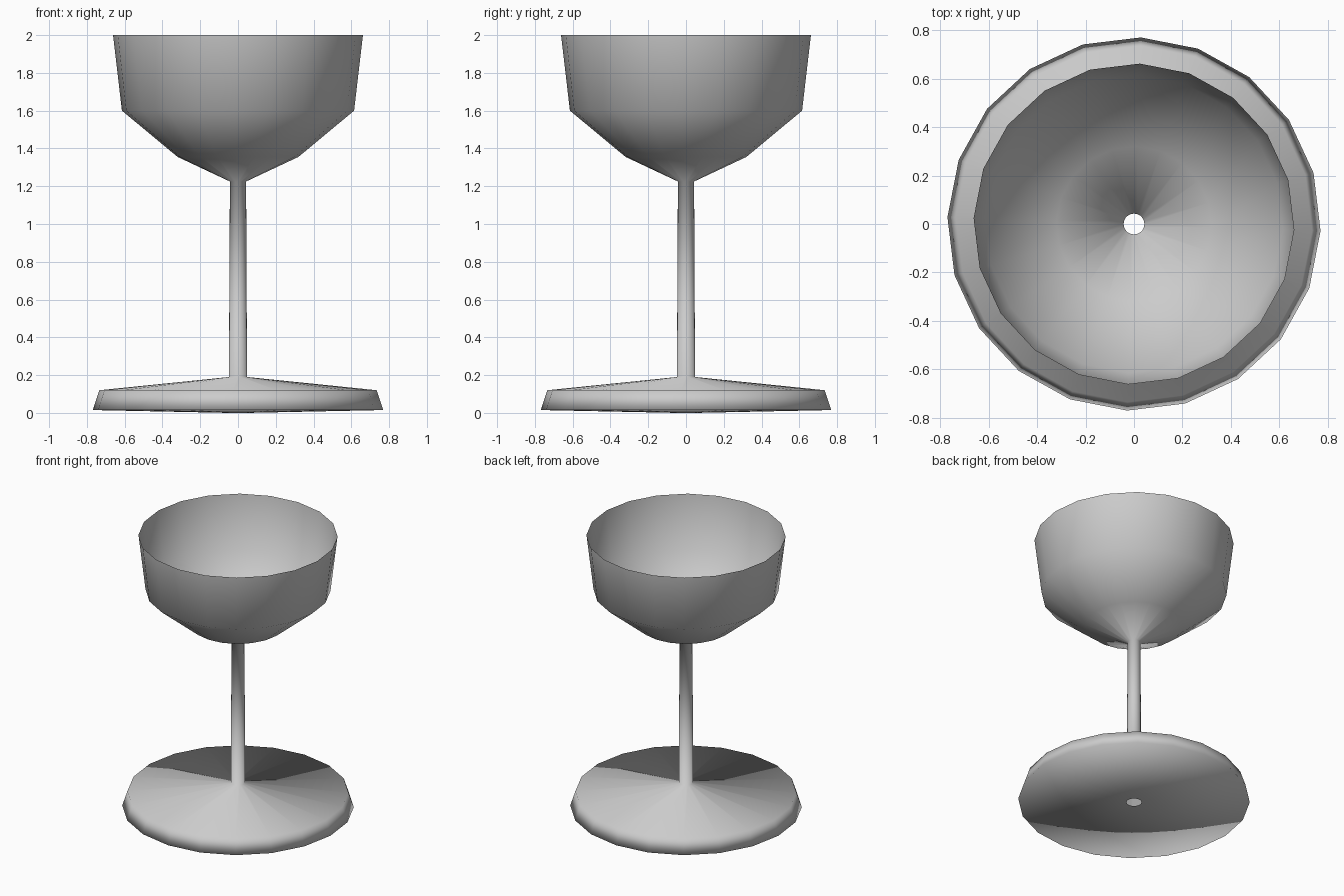
import bpy
import bmesh
import math
from mathutils import Matrix

cube = bpy.data.objects.get("Cube")
if cube:
    bpy.data.objects.remove(cube, do_unlink=True)

SIDES = 20

# Single plain colour
grey = bpy.data.materials.new("plain_grey")
grey.use_nodes = True
colour = (0.6, 0.6, 0.6, 1.0)
grey.diffuse_color = colour
grey.node_tree.nodes["Principled BSDF"].inputs["Base Color"].default_value = colour

# Thin-walled outline as (radius, height), from the underside hole to the lip
foot = [(0.05, 0.0), (0.77, 0.015), (0.735, 0.12)]
stem = [(0.048, 0.19), (0.043, 1.225)]
bowl = [(0.32, 1.355), (0.615, 1.6), (0.662, 2.0)]


def lathe(name, profile):
    """Spin an open profile around z into a smooth shell."""
    bm = bmesh.new()
    verts = [bm.verts.new((r, 0, z)) for r, z in profile]
    edges = [bm.edges.new(pair) for pair in zip(verts, verts[1:])]
    bmesh.ops.spin(bm, geom=verts + edges, cent=(0, 0, 0), axis=(0, 0, 1),
                   angle=math.tau, steps=SIDES, use_merge=True)
    bmesh.ops.remove_doubles(bm, verts=bm.verts, dist=0.0005)
    bmesh.ops.rotate(bm, verts=bm.verts, cent=(0, 0, 0),
                     matrix=Matrix.Rotation(math.radians(-2.1), 3, 'Z'))
    bmesh.ops.recalc_face_normals(bm, faces=bm.faces)
    # Keep the outside of the shell facing outwards
    lowest = min(bm.faces, key=lambda f: f.calc_center_median().z)
    if lowest.normal.z > 0:
        bmesh.ops.reverse_faces(bm, faces=bm.faces)
    for face in bm.faces:
        face.smooth = True
    mesh = bpy.data.meshes.new(name)
    bm.to_mesh(mesh)
    bm.free()
    mesh.materials.append(grey)
    obj = bpy.data.objects.new(name, mesh)
    bpy.context.collection.objects.link(obj)
    return obj


# Foot, hollow stem and open bowl form one continuous shell
lathe("goblet", foot + stem + bowl)
